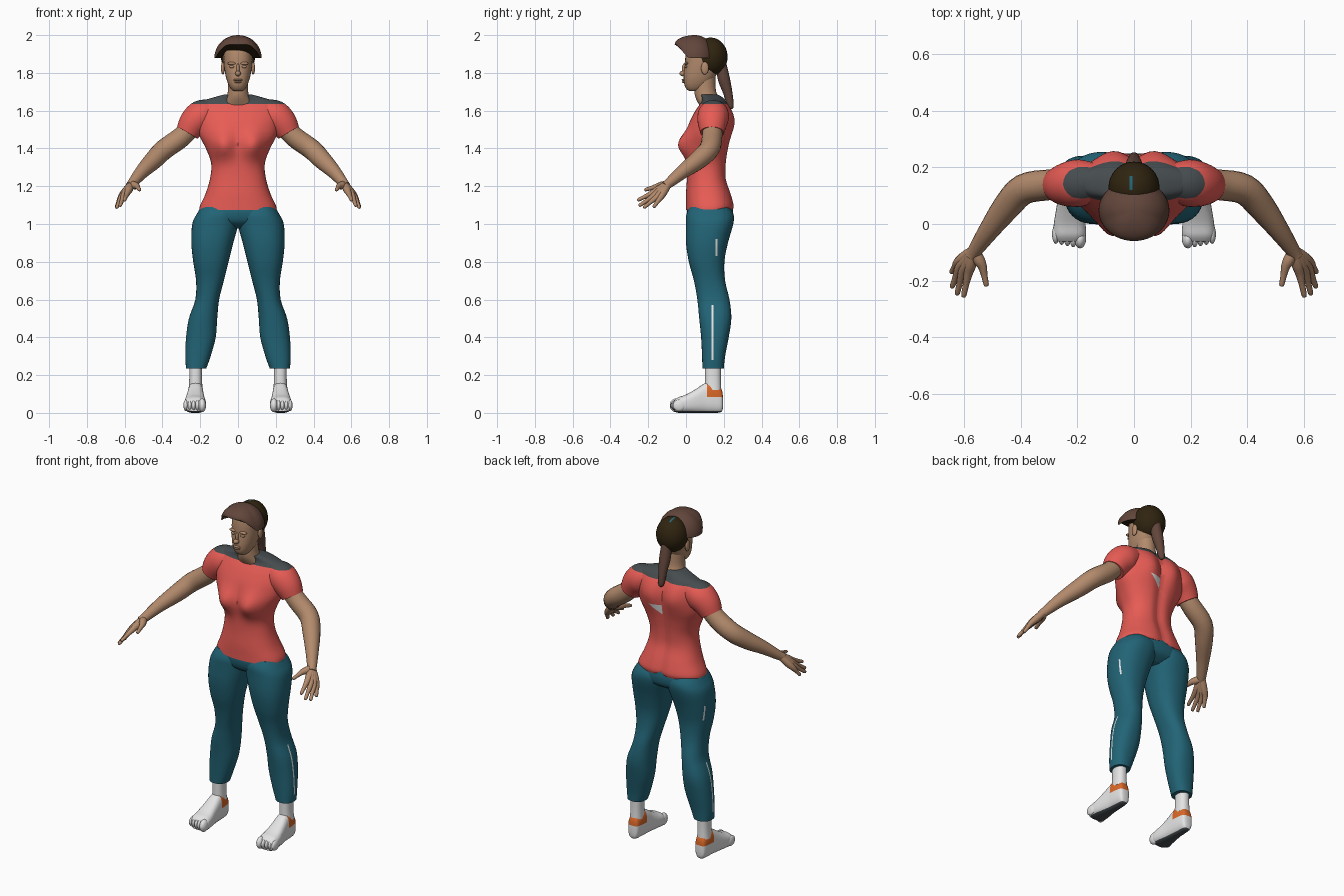
import bpy, bmesh, math
from mathutils import Vector, Matrix

cube = bpy.data.objects.get("Cube")
if cube:
    bpy.data.objects.remove(cube)


def material(name, *srgb):
    m = bpy.data.materials.new(name)
    m.use_nodes = True
    col = [(c / 255 / 12.92 if c < 11 else ((c / 255 + .055) / 1.055) ** 2.4) for c in srgb] + [1]
    m.diffuse_color = col
    m.node_tree.nodes["Principled BSDF"].inputs["Base Color"].default_value = col
    return m


SKIN = material("skin", 178, 138, 108)
RED = material("shirt_red", 232, 92, 85)
TEAL = material("trouser_teal", 34, 100, 118)
GREY = material("collar_grey", 70, 76, 79)
BROWN = material("hair_brown", 98, 70, 59)
DARK = material("hair_dark", 48, 36, 16)
WHITE = material("shoe_white", 228, 228, 228)
ORANGE = material("heel_orange", 218, 104, 40)


def finish(name, bm, mats, mirror=False):
    bmesh.ops.recalc_face_normals(bm, faces=bm.faces)
    mesh = bpy.data.meshes.new(name)
    bm.to_mesh(mesh)
    bm.free()
    ob = bpy.data.objects.new(name, mesh)
    bpy.context.collection.objects.link(ob)
    for m in mats:
        mesh.materials.append(m)
    bpy.ops.object.select_all(action='DESELECT')
    ob.select_set(True)
    bpy.context.view_layer.objects.active = ob
    bpy.ops.object.shade_smooth_by_angle(angle=math.radians(50))
    if mirror:
        ob.modifiers.new("Mirror", 'MIRROR').use_mirror_merge = False
    return ob


def smooth_rows(rows, k=4):
    """Catmull-Rom interpolation between rows of numbers."""
    out = []
    for i in range(len(rows) - 1):
        a, b, c, d = (rows[max(i - 1, 0)], rows[i], rows[i + 1], rows[min(i + 2, len(rows) - 1)])
        for s in range(k):
            t = s / k
            out.append([.5 * (2 * q + (r - p) * t + (2 * p - 5 * q + 4 * r - w) * t * t
                              + (3 * q - p - 3 * r + w) * t ** 3) for p, q, r, w in zip(a, b, c, d)])
    return out + [list(rows[-1])]


def skin_rings(rings):
    bm = bmesh.new()
    loops = [[bm.verts.new(p) for p in ring] for ring in rings]
    n = len(loops[0])
    for a, b in zip(loops, loops[1:]):
        for i in range(n):
            bm.faces.new((a[i], a[(i + 1) % n], b[(i + 1) % n], b[i]))
    bm.faces.new(loops[0])
    bm.faces.new(loops[-1])
    return bm


def loft(rows, along='z', n=40, power=2.3):
    """Rows are (position, x0, x1, other0, other1), rounded sections."""
    rings = []
    for pos, x0, x1, o0, o1 in smooth_rows(rows):
        ring = []
        for i in range(n):
            a = math.tau * i / n
            c, s = [math.copysign(abs(f) ** (2 / power), f) for f in (math.cos(a), math.sin(a))]
            x, o = (x0 + x1) / 2 + c * (x1 - x0) / 2, (o0 + o1) / 2 + s * (o1 - o0) / 2
            ring.append((x, o, pos) if along == 'z' else (x, pos, o))
        rings.append(ring)
    return skin_rings(rings)


def tube(points, n=20, k=4):
    """Points are (x, y, z, radius)."""
    pts = smooth_rows(points, k)
    P = [Vector(p[:3]) for p in pts]
    ref = Vector((1, 0, 0)) if abs((P[1] - P[0]).normalized().z) > .9 else Vector((0, 0, 1))
    rings = []
    for i, p in enumerate(P):
        t = (P[min(i + 1, len(P) - 1)] - P[max(i - 1, 0)]).normalized()
        u = t.cross(ref).normalized()
        v = t.cross(u)
        rings.append([p + pts[i][3] * (u * math.cos(math.tau * j / n) + v * math.sin(math.tau * j / n))
                      for j in range(n)])
    return skin_rings(rings)


def ball(name, centre, radii, mat, mirror=False):
    bm = bmesh.new()
    bmesh.ops.create_uvsphere(bm, u_segments=24, v_segments=16, radius=1,
                              matrix=Matrix.Translation(centre) @ Matrix.Diagonal((*radii, 1)))
    return finish(name, bm, [mat], mirror)


def paint(bm, planes, rule, index):
    """Cut along planes (point, normal), then colour faces by the rule."""
    for co, no in planes:
        bmesh.ops.bisect_plane(bm, geom=bm.verts[:] + bm.edges[:] + bm.faces[:],
                               plane_co=co, plane_no=no)
    for f in bm.faces:
        if rule(f.calc_center_median()):
            f.material_index = index


def X(v): return ((v, 0, 0), (1, 0, 0))
def Y(v): return ((0, v, 0), (0, 1, 0))
def Z(v): return ((0, 0, v), (0, 0, 1))


# Shirt body with bust, shoulder blades and spine groove
torso = [(1.075, .205, 0, .25), (1.1, .2, 0, .255), (1.16, .172, 0, .24), (1.24, .148, .005, .215),
         (1.32, .142, .005, .215), (1.4, .17, 0, .225), (1.47, .205, .005, .235), (1.54, .215, .02, .24),
         (1.6, .215, .05, .23), (1.645, .2, .08, .21), (1.67, .13, .08, .195), (1.685, .075, .07, .175)]
bm = loft([(z, -w, w, a, b) for z, w, a, b in torso], n=64)
for v in bm.verts:
    x, y, z = v.co
    if y < .1:
        v.co.y -= .05 * math.exp(-((abs(x) - .08) / .06) ** 2 - ((z - 1.42) / .07) ** 2)
    elif y > .14:
        v.co.y += .022 * math.exp(-((abs(x) - .08) / .06) ** 2 - ((z - 1.55) / .09) ** 2)
        v.co.y -= .014 * math.exp(-(x / .03) ** 2)
collar = 1.635
paint(bm, [Z(collar)], lambda c: c.z > collar, 1)
top, slope = 1.49, .75
paint(bm, [X(.004), Z(top), ((.084, 0, top), (slope, 0, -1))],
      lambda c: c.y > .18 and c.x > .004 and top + slope * (c.x - .084) < c.z < top, 2)
finish("shirt_body", bm, [RED, GREY, WHITE])

# Sleeves
bm = tube([(.13, .15, 1.595, .065), (.19, .145, 1.575, .083), (.235, .14, 1.535, .078),
           (.268, .138, 1.483, .063)], n=32)
paint(bm, [Z(collar)], lambda c: c.z > collar, 1)
finish("sleeves", bm, [RED, GREY], True)

# Arms and hands
finish("arms", tube([(.22, .14, 1.54, .05), (.3, .138, 1.46, .054), (.39, .122, 1.395, .054),
                     (.45, .06, 1.335, .049), (.51, -.02, 1.275, .037), (.56, -.092, 1.215, .026),
                     (.575, -.115, 1.2, .022)]), [SKIN], True)
fingers = {"index": ((.585, -.175, 1.165), (.602, -.258, 1.125)),
           "middle": ((.605, -.17, 1.15), (.625, -.25, 1.095)),
           "ring": ((.617, -.155, 1.143), (.643, -.225, 1.085)),
           "little": ((.622, -.135, 1.14), (.645, -.172, 1.088)),
           "thumb": ((.535, -.15, 1.2), (.52, -.22, 1.18))}
wrist = Vector((.565, -.095, 1.21))
for name, (knuckle, tip) in fingers.items():
    k, t = Vector(knuckle), Vector(tip)
    path = [(*wrist, .02), (*wrist.lerp(k, .6), .021), (*k, .016), (*k.lerp(t, .5), .011),
            (*k.lerp(t, .93), .009), (*t, .003)]
    finish(name + "_fingers", tube(path, n=12, k=3), [SKIN], True)

# Trousers: pelvis and legs with side stripes
finish("trouser_seat", loft([(.975, -.1, .1, .07, .19), (1.01, -.2, .2, .02, .24),
                             (1.06, -.212, .212, .005, .25), (1.1, -.19, .19, .01, .24)]), [TEAL])
bm = loft([(1.09, 0, .195, .02, .23), (1.05, -.005, .22, .002, .252), (1, -.002, .242, 0, .25),
           (.9, .025, .247, 0, .222), (.8, .05, .237, .015, .203), (.7, .075, .222, .042, .207),
           (.6, .1, .226, .06, .23), (.5, .11, .26, .07, .24), (.4, .118, .275, .08, .226),
           (.3, .145, .279, .085, .207), (.235, .168, .275, .087, .2)])
for y, z0, z1 in ((.136, .28, .57), (.157, .83, .92)):
    paint(bm, [Y(y), Y(y + .009), Z(z0), Z(z1)],
          lambda c: c.x > .2 and y < c.y < y + .009 and z0 < c.z < z1, 1)
finish("trouser_legs", bm, [TEAL, WHITE], True)

# Ankles, shoes and toes
finish("ankles", loft([(.12, .188, .262, .1, .187), (.18, .19, .258, .1, .185),
                       (.25, .19, .258, .1, .185)]), [WHITE], True)
bm = loft([(.196, .212, .24, .03, .08), (.186, .193, .256, .004, .13), (.14, .185, .264, 0, .165),
           (.1, .182, .267, 0, .157), (.05, .178, .275, 0, .125), (0, .171, .283, 0, .097),
           (-.04, .17, .284, 0, .083), (-.062, .182, .274, .008, .066)], along='y', power=2.7)
paint(bm, [Z(.085), Z(.15), Y(.11)], lambda c: .085 < c.z < .15 and c.y > .11, 1)
paint(bm, [Z(.01)], lambda c: c.z < .01, 2)
finish("shoes", bm, [WHITE, ORANGE, GREY], True)
for i in range(5):
    r = .021 if i == 0 else .013
    ball("toe_%d" % (i + 1), (.19 + .0205 * i + (.004 if i else 0), -.052 + .004 * i, .04),
         (r, .034, .036 if i == 0 else .03), WHITE, True)

# Neck and head
finish("neck", loft([(1.63, -.085, .085, .07, .18), (1.67, -.062, .062, .05, .17),
                     (1.71, -.053, .053, .045, .158), (1.78, -.052, .052, .05, .155)], power=2), [SKIN])
skull = [(1.703, .02, .02, .06), (1.712, .034, .005, .085), (1.735, .049, -.008, .12),
         (1.77, .062, -.012, .15), (1.81, .07, -.01, .17), (1.85, .075, -.005, .183),
         (1.89, .076, -.003, .188), (1.93, .071, .006, .182), (1.97, .045, .04, .15)]
bm = loft([(z, -w, w, a, b) for z, w, a, b in skull])
paint(bm, [Z(1.918)], lambda c: c.z > 1.918, 1)
finish("head", bm, [SKIN, DARK])
ball("nose", (0, -.015, 1.797), (.015, .02, .015), SKIN)
ball("nose_bridge", (0, -.009, 1.82), (.009, .013, .03), SKIN)
ball("upper_lip", (0, -.013, 1.763), (.024, .01, .006), SKIN)
ball("lower_lip", (0, -.012, 1.752), (.02, .01, .006), SKIN)
ball("brows", (.033, .002, 1.85), (.024, .011, .008), SKIN, True)
ball("eyelids", (.032, .0, 1.832), (.014, .009, .007), SKIN, True)
ball("ears", (.08, .1, 1.825), (.01, .02, .034), SKIN, True)

# Fringe: a dome whose rim lifts above the forehead
rings = []
for i in range(13):
    a = math.radians(7.4 * i)
    ring = []
    for j in range(48):
        p = math.tau * j / 48
        y = .048 + .108 * math.sin(p) * math.cos(a)
        rim = 1.88 + .07 * min(1, max(0, (-math.sin(p) - .35) / .55))
        ring.append((.125 * math.cos(p) * math.cos(a), y, rim + (2 - rim) * math.sin(a)))
    rings.append(ring)
bm = skin_rings(rings)
paint(bm, [], lambda c: False, 0)
bm.faces.ensure_lookup_table()
bm.faces[-2].material_index = 1
finish("fringe", bm, [BROWN, DARK])

# Back hair with a ribbon, and ponytail
bm = bmesh.new()
bmesh.ops.create_uvsphere(bm, u_segments=32, v_segments=20, radius=1,
                          matrix=Matrix.Translation((0, .13, 1.885)) @ Matrix.Diagonal((.09, .09, .102, 1)))
paint(bm, [X(-.016), X(-.006), Y(.12), Y(.17)],
      lambda c: -.016 < c.x < -.006 and .12 < c.y < .17 and c.z > 1.9, 1)
finish("back_hair", bm, [DARK, TEAL])
finish("ponytail", tube([(0, .185, 1.85, .028), (0, .2, 1.77, .032), (0, .22, 1.7, .025),
                         (0, .236, 1.625, .017), (0, .238, 1.608, .006)]), [BROWN])
